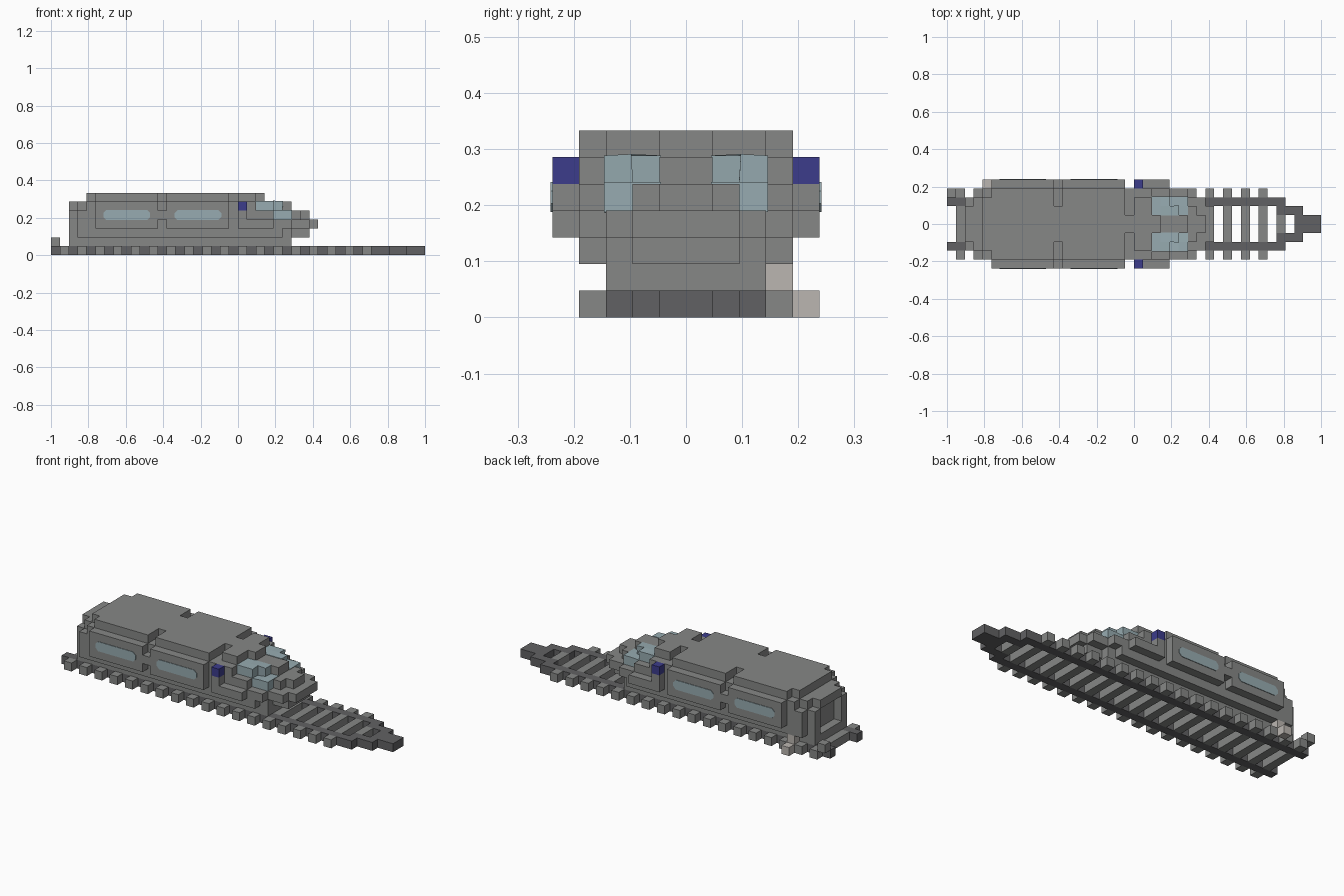
import bpy, bmesh
from mathutils import Vector

if "Cube" in bpy.data.objects:
    bpy.data.objects.remove(bpy.data.objects["Cube"], do_unlink=True)

U = 2 / 42            # size of one block
WIDE = 10             # blocks across the model


def material(name, rgb):
    m = bpy.data.materials.new(name)
    m.use_nodes = True
    m.diffuse_color = (*rgb, 1)
    m.node_tree.nodes["Principled BSDF"].inputs["Base Color"].default_value = (*rgb, 1)
    return m


GREY = material("body grey", (0.24, 0.245, 0.24))
DARK = material("rail dark grey", (0.12, 0.12, 0.125))
GLASS = material("window pale blue", (0.31, 0.41, 0.44))
BLUE = material("lamp blue", (0.045, 0.045, 0.26))
PALE = material("step beige", (0.50, 0.47, 0.44))


def block(x0, x1, y0, y1, z0, z1):
    return {(x, y, z) for x in range(x0, x1) for y in range(y0, y1) for z in range(z0, z1)}


def centred(x0, x1, inset, z0, z1):
    return block(x0, x1, inset, WIDE - inset, z0, z1)


def both(cells):
    return cells | {(x, WIDE - 1 - y, z) for x, y, z in cells}


def finish(name, bm, mat):
    me = bpy.data.meshes.new(name)
    bm.to_mesh(me)
    bm.free()
    me.materials.append(mat)
    ob = bpy.data.objects.new(name, me)
    bpy.context.collection.objects.link(ob)
    return ob


def build(name, cells, mat, swell=0.0):
    """Outer skin of a set of blocks; swell pushes the skin outwards."""
    bm = bmesh.new()
    for c in cells:
        for axis in range(3):
            for side in (0, 1):
                near = list(c)
                near[axis] += 2 * side - 1
                if tuple(near) in cells:
                    continue
                a, b = (axis + 1) % 3, (axis + 2) % 3
                loop = []
                for da, db in ((0, 0), (1, 0), (1, 1), (0, 1)):
                    p = Vector(c)
                    p[axis] += side
                    p[a] += da
                    p[b] += db
                    loop.append(bm.verts.new((p.x * U - 1, (p.y - WIDE / 2) * U, p.z * U)))
                bm.faces.new(loop if side else loop[::-1])
    bmesh.ops.remove_doubles(bm, verts=bm.verts, dist=0.001)
    if swell:
        bm.normal_update()
        moves = [(v, v.normal * swell * v.calc_shell_factor()) for v in bm.verts]
        for v, d in moves:
            v.co += d
    return finish(name, bm, mat)


# Track: sleepers, rails and the tapered end
sleepers = set()
for x in range(1, 37, 2):
    sleepers |= centred(x, x + 1, 1, 0, 1)
sleepers |= centred(37, 38, 2, 0, 1)
rails = both(block(0, 38, 2, 3, 0, 1) | block(37, 40, 3, 4, 0, 1)) | block(39, 42, 4, 6, 0, 1)
build("sleepers", sleepers - rails, GREY)
build("rails", rails, DARK)

# Main body, with stepped nose and tail
body = centred(2, 27, 2, 1, 2)
body |= centred(3, 26, 1, 2, 3) | centred(2, 27, 2, 2, 3) | centred(26, 29, 3, 2, 3)
body |= centred(3, 27, 1, 3, 4) | centred(2, 29, 2, 3, 4) | centred(28, 30, 3, 3, 4)
body |= centred(3, 25, 1, 4, 5) | centred(2, 27, 2, 4, 5)
body |= centred(26, 28, 3, 4, 5) | centred(27, 29, 4, 4, 5)
body |= centred(4, 23, 1, 5, 6) | centred(3, 25, 2, 5, 6)
body |= centred(2, 26, 3, 5, 6) | centred(25, 27, 4, 5, 6)
body -= centred(2, 3, 3, 2, 5)                       # recessed tail door

# Roof with side notches
roof = centred(4, 23, 2, 6, 7) | centred(5, 20, 1, 6, 7) | centred(22, 24, 4, 6, 7)
roof -= both(block(12, 13, 1, 3, 6, 7) | block(20, 21, 1, 4, 6, 7))

# Raised side panels and the cab side ledge
panels = block(5, 12, 0, 1, 3, 6) | block(13, 20, 0, 1, 3, 6) | block(12, 13, 0, 1, 4, 5)
ledge = block(21, 25, 0, 1, 3, 4) | block(21, 22, 0, 1, 4, 5)

# Windscreen blocks take the place of body blocks
screen = both(block(23, 25, 2, 4, 5, 6) | block(25, 26, 3, 4, 5, 6)
              | block(25, 27, 2, 3, 4, 5) | block(26, 27, 3, 4, 4, 5))
build("body", (body | roof | both(panels | ledge)) - screen, GREY)
build("windscreen", screen, GLASS, 0.003)

# Lamps, step and tail marker
build("side_lamps", both(block(21, 22, 0, 1, 5, 6)), BLUE)
build("side_step", block(4, 5, 9, 10, 0, 1) | block(4, 5, 8, 9, 1, 2), PALE)
build("tail_marker", block(0, 1, 8, 9, 1, 2), GREY)


# Side windows: thin plates with clipped corners
def side_window(name, x0, x1, side):
    bm = bmesh.new()
    a, b, low, high, c = x0 * U - 1.006, x1 * U - 0.994, 4 * U - 0.003, 5 * U + 0.003, 0.016
    outline = [(a + c, low), (b - c, low), (b, low + c), (b, high - c),
               (b - c, high), (a + c, high), (a, high - c), (a, low + c)]
    y = side * WIDE / 2 * U
    face = bm.faces.new([bm.verts.new((px, y - side * 0.002, pz)) for px, pz in outline])
    out = bmesh.ops.extrude_face_region(bm, geom=[face])
    for v in out["geom"]:
        if isinstance(v, bmesh.types.BMVert):
            v.co.y = y + side * 0.003
    bmesh.ops.recalc_face_normals(bm, faces=bm.faces)
    finish(name, bm, GLASS)


for side, label in ((-1, "front"), (1, "back")):
    side_window(label + "_rear_window", 6, 11, side)
    side_window(label + "_forward_window", 14, 19, side)
